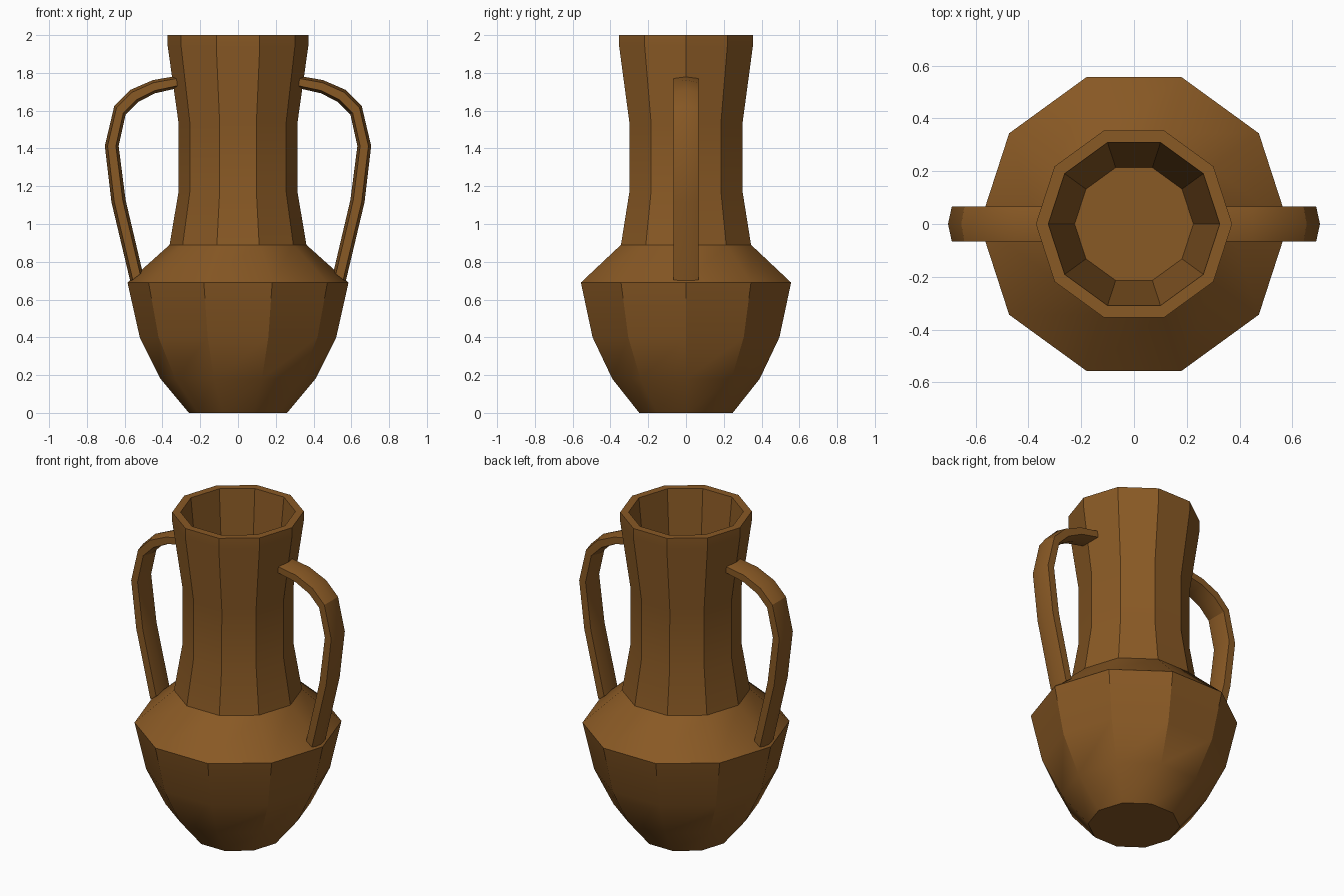
import bpy, bmesh
from math import cos, sin, pi, radians
from mathutils import Vector

if "Cube" in bpy.data.objects:
    bpy.data.objects.remove(bpy.data.objects["Cube"])

SIDES = 10
clay = bpy.data.materials.new("brown_clay")
clay.diffuse_color = (0.25, 0.1, 0.018, 1)
clay.use_nodes = True
clay.node_tree.nodes["Principled BSDF"].inputs["Base Color"].default_value = clay.diffuse_color


def loft(name, rings):
    """Skin a list of closed rings and cap both ends."""
    bm = bmesh.new()
    loops = [[bm.verts.new(p) for p in ring] for ring in rings]
    n = len(rings[0])
    for a, b in zip(loops, loops[1:]):
        for i in range(n):
            j = (i + 1) % n
            bm.faces.new((a[i], a[j], b[j], b[i]))
    bm.faces.new(loops[0][::-1])
    bm.faces.new(loops[-1])
    bmesh.ops.recalc_face_normals(bm, faces=bm.faces)
    mesh = bpy.data.meshes.new(name)
    bm.to_mesh(mesh)
    bm.free()
    mesh.materials.append(clay)
    obj = bpy.data.objects.new(name, mesh)
    bpy.context.collection.objects.link(obj)
    bpy.ops.object.select_all(action='DESELECT')
    obj.select_set(True)
    bpy.context.view_layer.objects.active = obj
    bpy.ops.object.shade_smooth_by_angle(angle=radians(30))
    return obj


# Vase body: outside from foot to rim, then down the tapered inside to its floor
profile = [(0.26, 0), (0.41, 0.18), (0.52, 0.40), (0.585, 0.69), (0.362, 0.89),
           (0.315, 1.17), (0.314, 1.53), (0.372, 1.94), (0.372, 2.0),
           (0.325, 2.0), (0.225, 1.0)]
loft("vase_body", [[(r * cos(2 * pi * i / SIDES), r * sin(2 * pi * i / SIDES), z)
                    for i in range(SIDES)] for r, z in profile])

# Handles: six-sided section between an outer and an inner ridge line (x, z)
outer = [(0.315, 1.785), (0.45, 1.762), (0.57, 1.71), (0.655, 1.625),
         (0.705, 1.413), (0.67, 1.116), (0.57, 0.695)]
inner = [(0.315, 1.72), (0.44, 1.692), (0.53, 1.645), (0.595, 1.58),
         (0.632, 1.413), (0.595, 1.127), (0.505, 0.745)]
section = [(0, 0), (0.2, 0.067), (0.8, 0.067), (1, 0), (0.8, -0.067), (0.2, -0.067)]

for name, side in (("right_handle", 1), ("left_handle", -1)):
    rings = []
    for o, i in zip(outer, inner):
        ring = []
        for t, y in section:
            p = Vector(o).lerp(Vector(i), t)
            ring.append((side * p.x, y, p.y))
        rings.append(ring)
    loft(name, rings)
